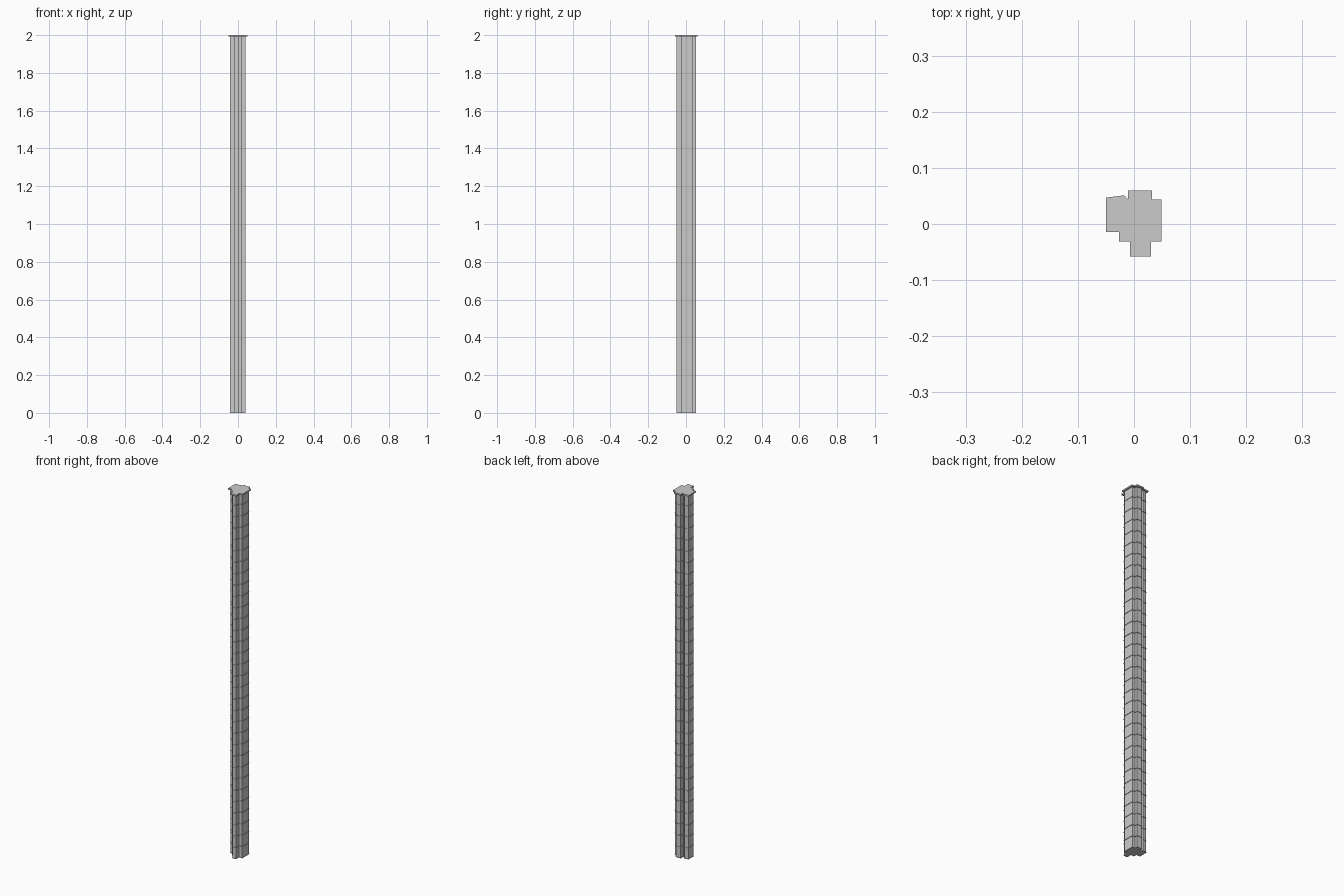
import bpy
from mathutils import Vector

if "Cube" in bpy.data.objects:
    bpy.data.objects.remove(bpy.data.objects["Cube"])

H = 2.0
FLOORS = 32
ROOF_T = 0.008

# roof outline, counter-clockwise seen from above
OUTLINE = [(-0.05, -0.014), (-0.027, -0.014), (-0.027, -0.031), (-0.007, -0.031),
           (-0.007, -0.058), (0.030, -0.058), (0.030, -0.031), (0.049, -0.031),
           (0.049, 0.044), (0.032, 0.044), (0.032, 0.060), (-0.011, 0.060),
           (-0.011, 0.044), (-0.018, 0.051), (-0.05, 0.047)]


def inset(points, d):
    """Mitred inward offset of a counter-clockwise outline."""
    result = []
    n = len(points)
    for i in range(n):
        a, b, c = (Vector(points[(i + k) % n]) for k in (-1, 0, 1))
        e1, e2 = (b - a).normalized(), (c - b).normalized()
        n1, n2 = Vector((-e1.y, e1.x)), Vector((-e2.y, e2.x))
        result.append(b + (n1 + n2) * (d / (1 + n1.dot(n2))))
    return result


def add_mesh(name, verts, faces):
    mesh = bpy.data.meshes.new(name)
    mesh.from_pydata(verts, [], faces)
    obj = bpy.data.objects.new(name, mesh)
    bpy.context.collection.objects.link(obj)
    return obj


def prism(name, points, z0, z1, caps):
    n = len(points)
    verts = [(p[0], p[1], z) for z in (z0, z1) for p in points]
    faces = [(i, (i + 1) % n, n + (i + 1) % n, n + i) for i in range(n)]
    if caps:
        faces += [tuple(reversed(range(n))), tuple(range(n, 2 * n))]
    return add_mesh(name, verts, faces)


# facade shell
prism("tower_walls", inset(OUTLINE, 0.008), 0, H - ROOF_T, False)

# overhanging roof slab
prism("roof_slab", OUTLINE, H - ROOF_T, H, True)

# paper-thin floor plates that stick out slightly from the walls
plate = inset(OUTLINE, 0.0055)
floors = add_mesh("floor_plates", [(p.x, p.y, 0) for p in plate],
                  [tuple(reversed(range(len(plate))))])
arr = floors.modifiers.new("storeys", 'ARRAY')
arr.count = FLOORS
arr.use_relative_offset = False
arr.use_constant_offset = True
arr.constant_offset_displace = (0, 0, H / FLOORS)
